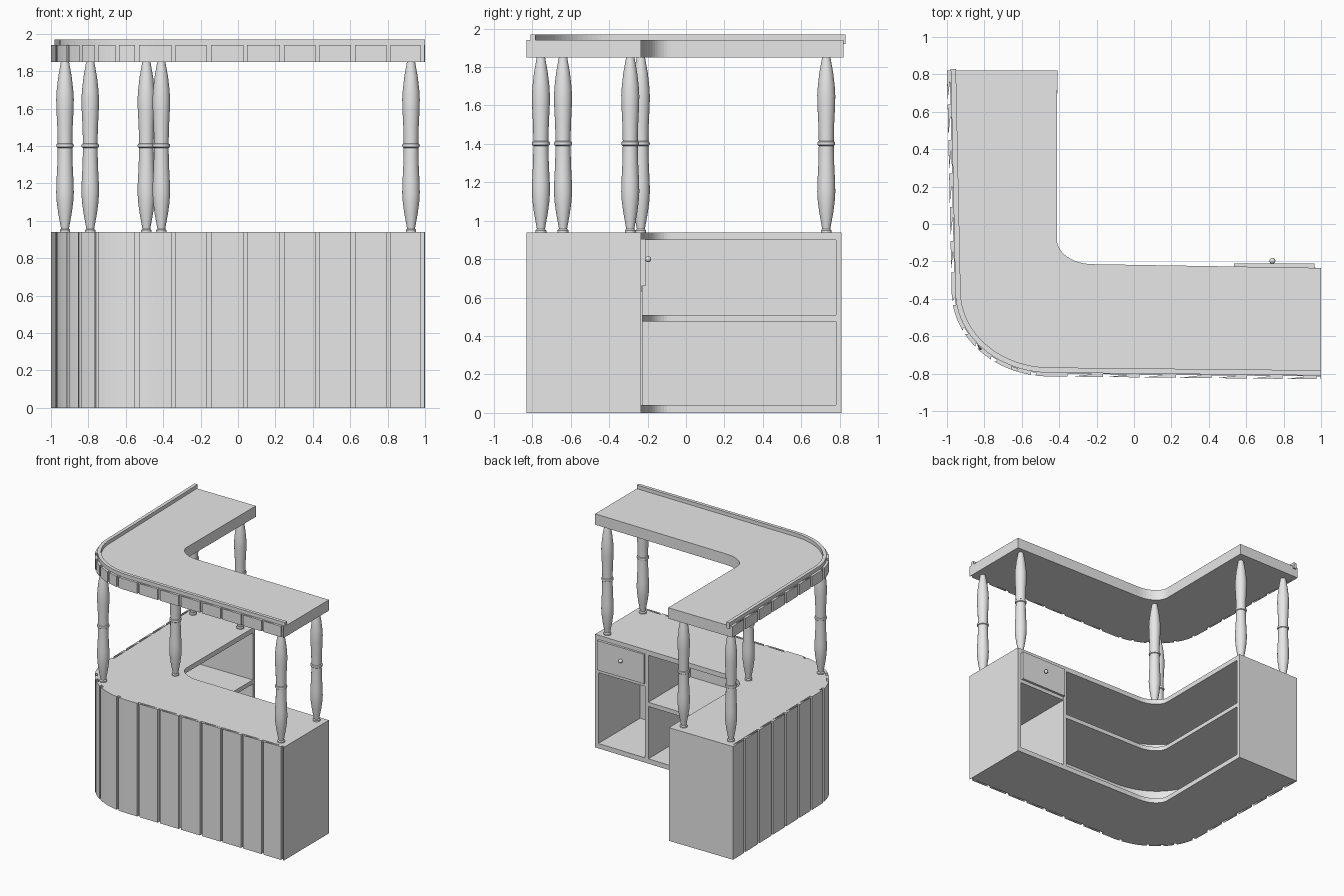
import bpy, bmesh, math
from mathutils import Vector

if "Cube" in bpy.data.objects:
    bpy.data.objects.remove(bpy.data.objects["Cube"])

grey = bpy.data.materials.new("plain grey")
grey.diffuse_color = (0.8, 0.8, 0.8, 1)
grey.use_nodes = True
grey.node_tree.nodes["Principled BSDF"].inputs["Base Color"].default_value = grey.diffuse_color


def finish(name, bm, smooth=False):
    bmesh.ops.recalc_face_normals(bm, faces=bm.faces)
    me = bpy.data.meshes.new(name)
    bm.to_mesh(me)
    bm.free()
    me.materials.append(grey)
    ob = bpy.data.objects.new(name, me)
    bpy.context.collection.objects.link(ob)
    if smooth:
        bpy.ops.object.select_all(action='DESELECT')
        ob.select_set(True)
        bpy.context.view_layer.objects.active = ob
        bpy.ops.object.shade_smooth_by_angle(angle=math.radians(40))
    return ob


def add_prism(bm, pts, z0, z1):
    lo = [bm.verts.new((p[0], p[1], z0)) for p in pts]
    hi = [bm.verts.new((p[0], p[1], z1)) for p in pts]
    bm.faces.new(lo[::-1])
    bm.faces.new(hi)
    n = len(pts)
    for i in range(n):
        j = (i + 1) % n
        bm.faces.new((lo[i], lo[j], hi[j], hi[i]))


def prism(name, pts, z0, z1):
    bm = bmesh.new()
    add_prism(bm, pts, z0, z1)
    return finish(name, bm)


def box(name, x0, x1, y0, y1, z0, z1):
    return prism(name, [(x0, y0), (x1, y0), (x1, y1), (x0, y1)], z0, z1)


def arc_pt(t):
    return Vector((-0.45 - 0.525 * math.cos(t), -0.36 - 0.455 * math.sin(t)))


def outer(ye, xe=1.0):
    """Customer side of the L, from the rear end round to the right end."""
    arc = [arc_pt(i * math.pi / 48) for i in range(25)]
    return [Vector((-1.0, ye))] + arc + [Vector((xe, -0.815 - 0.015 * (xe + 0.45) / 1.45))]


def inner(ye, xe=1.0):
    """Staff side of the L, from the right end back to the rear end."""
    arc = [Vector((-0.22 - 0.193 * math.sin(a), -0.08 - 0.135 * math.cos(a)))
           for a in [i * math.pi / 24 for i in range(13)]]
    return [Vector((xe, -0.215 - 0.02 * (xe + 0.22) / 1.22))] + arc + [Vector((-0.41, ye))]


def offset(path, d):
    out = []
    for i, p in enumerate(path):
        t = (path[min(i + 1, len(path) - 1)] - path[max(i - 1, 0)]).normalized()
        out.append(p + Vector((-t.y, t.x)) * d)
    out[0].y = path[0].y
    out[-1].x = path[-1].x
    return out


def slab(name, ye, xe, d, z0, z1):
    return prism(name, offset(outer(ye, xe), d) + inner(ye, xe), z0, z1)


def strip(name, ye, d0, d1, z0, z1):
    path = outer(ye)
    return prism(name, offset(path, d0) + offset(path, d1)[::-1], z0, z1)


def planks(name, ye, arc_x, z0, z1):
    """Cladding boards following the outer path, with narrow gaps."""
    path = outer(ye)
    acc = [0.0]
    for a, b in zip(path, path[1:]):
        acc.append(acc[-1] + (b - a).length)

    def at(s):
        for i in range(len(path) - 1):
            if s <= acc[i + 1] or i == len(path) - 2:
                return path[i].lerp(path[i + 1], (s - acc[i]) / (acc[i + 1] - acc[i]))

    def length_at(p):
        return min((k * 0.002 for k in range(int(acc[-1] / 0.002))),
                   key=lambda s: (at(s) - p).length)

    gaps = [Vector((-0.99, y)) for y in (0.65, 0.46, 0.28, 0.10, -0.08, -0.25)]
    gaps += [arc_pt(math.acos((-0.45 - x) / 0.525)) for x in arc_x]
    gaps += [Vector((x, -0.82)) for x in
             (-0.345, -0.155, 0.04, 0.235, 0.425, 0.615, 0.805, 0.985)]
    cuts = [-0.01] + [length_at(g) for g in gaps] + [acc[-1] + 0.01]
    bm = bmesh.new()
    for a, b in zip(cuts, cuts[1:]):
        a, b = a + 0.01, b - 0.01
        if b - a < 0.003:
            continue
        seg = [at(a)] + [p for p, s in zip(path, acc) if a + 0.004 < s < b - 0.004] + [at(b)]
        back = offset(seg, 0.022)
        add_prism(bm, seg + back[::-1], z0, z1)
    return finish(name, bm)


# counter: floor, shelf, worktop, curved wall and cladding
YE = 0.81
slab("counter_floor", YE, 1.0, 0.02, 0.0, 0.04)
slab("middle_shelf", YE - 0.01, 0.52, 0.03, 0.475, 0.51)
slab("worktop", YE, 1.0, 0.02, 0.90, 0.94)
strip("counter_wall", YE, 0.02, 0.045, 0.04, 0.90)
planks("counter_planks", YE, (-0.97, -0.91, -0.845, -0.755, -0.54), 0.0, 0.94)

# end panels, cabinet divider and drawer
box("rear_end_panel", -0.978, -0.41, 0.78, YE, 0.04, 0.90)
box("right_end_panel", 0.97, 1.0, -0.808, -0.235, 0.04, 0.90)
box("cabinet_divider", 0.505, 0.535, -0.79, -0.227, 0.04, 0.90)
box("cabinet_shelf", 0.535, 0.97, -0.79, -0.232, 0.63, 0.66)
box("drawer_front", 0.535, 0.965, -0.24, -0.212, 0.66, 0.905)
bm = bmesh.new()
bmesh.ops.create_uvsphere(bm, u_segments=16, v_segments=10, radius=0.016)
bmesh.ops.translate(bm, verts=bm.verts, vec=(0.74, -0.197, 0.80))
finish("drawer_knob", bm, True)

# canopy with cladding and a raised rail
slab("canopy", 0.82, 1.0, 0.015, 1.85, 1.94)
planks("canopy_planks", 0.82, (-0.97, -0.91, -0.84, -0.755, -0.645, -0.54), 1.85, 1.94)
strip("canopy_rail", 0.83, 0.02, 0.048, 1.92, 1.97)

# turned posts
PROFILE = [(0.028, 0.935), (0.028, 0.95), (0.021, 0.957), (0.026, 0.985), (0.036, 1.04),
           (0.044, 1.10), (0.047, 1.15), (0.046, 1.20), (0.041, 1.30), (0.039, 1.39),
           (0.045, 1.394), (0.047, 1.402), (0.045, 1.41), (0.039, 1.414), (0.041, 1.50),
           (0.046, 1.60), (0.047, 1.65), (0.044, 1.70), (0.036, 1.77), (0.027, 1.82),
           (0.021, 1.855)]


def post(x, y, n=24):
    bm = bmesh.new()
    rings = [[bm.verts.new((x + r * math.cos(2 * math.pi * k / n),
                            y + r * math.sin(2 * math.pi * k / n), z)) for k in range(n)]
             for r, z in PROFILE]
    for a, b in zip(rings, rings[1:]):
        for k in range(n):
            j = (k + 1) % n
            bm.faces.new((a[k], a[j], b[j], b[k]))
    bm.faces.new(rings[0][::-1])
    bm.faces.new(rings[-1])
    finish("turned_post", bm, True)


for x, y in ((0.925, -0.755), (0.925, -0.29), (-0.925, 0.73),
             (-0.49, 0.73), (-0.79, -0.64), (-0.41, -0.235)):
    post(x, y)
